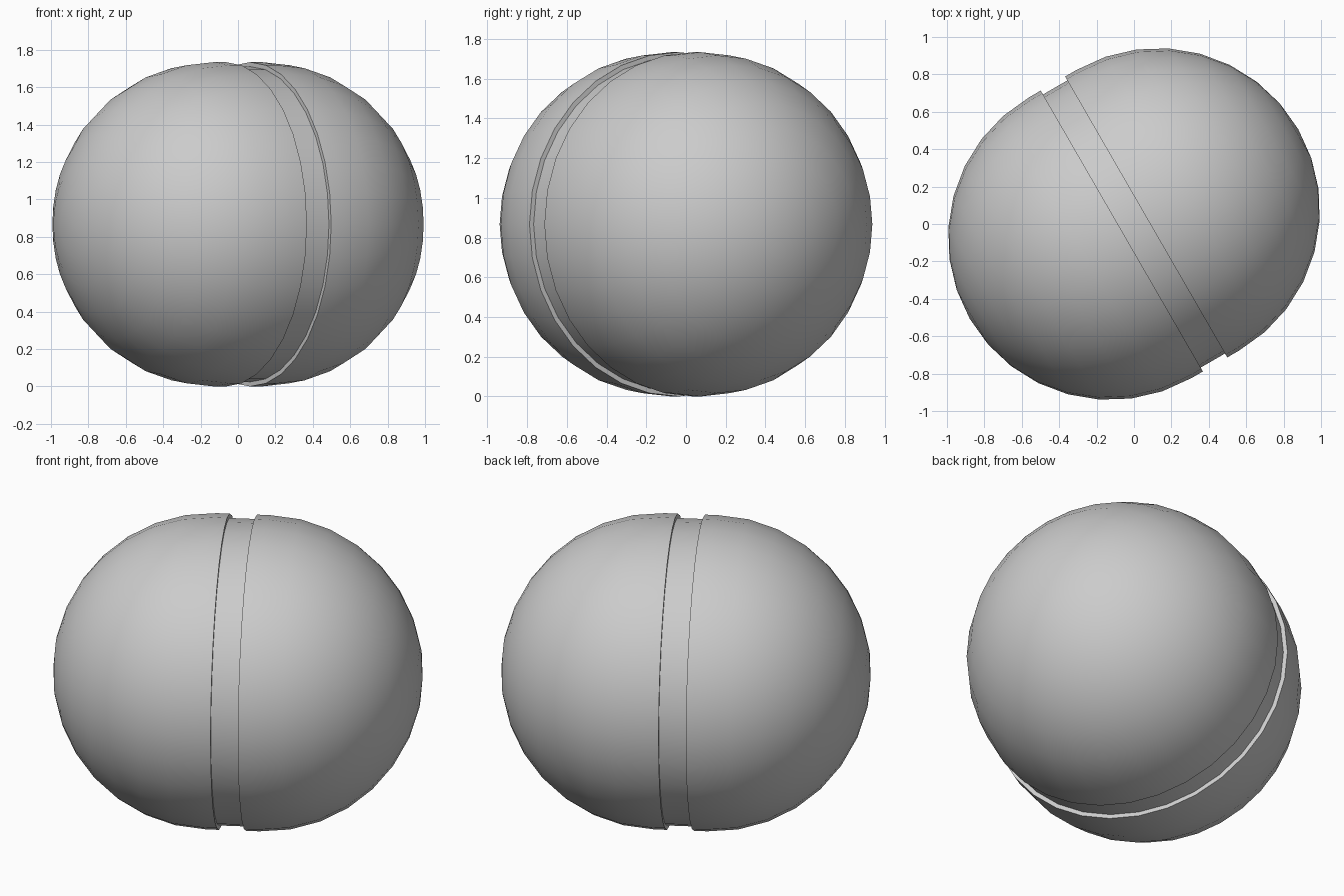
import bpy, bmesh, math
from mathutils import Matrix

if "Cube" in bpy.data.objects:
    bpy.data.objects.remove(bpy.data.objects["Cube"])

SEG = 32          # sides around the axis
R = 0.867         # shell radius
R_IN = 0.843      # groove radius
GAP = 0.075       # half width of the groove
OFF = 0.147       # dome centre offset along the axis
TILT = math.radians(30)


def lathe(name, profile):
    """Spin (radius, along) points round the x axis, then turn into place."""
    bm = bmesh.new()
    verts = [bm.verts.new((a, 0, r)) for r, a in profile]
    edges = [bm.edges.new(p) for p in zip(verts, verts[1:])]
    bmesh.ops.spin(bm, geom=verts + edges, cent=(0, 0, 0), axis=(1, 0, 0),
                   angle=math.tau, steps=SEG, use_duplicate=False)
    bmesh.ops.remove_doubles(bm, verts=bm.verts, dist=1e-4)
    bmesh.ops.recalc_face_normals(bm, faces=bm.faces)
    bm.transform(Matrix.Translation((0, 0, R)) @ Matrix.Rotation(TILT, 4, 'Z'))
    me = bpy.data.meshes.new(name)
    bm.to_mesh(me)
    bm.free()
    ob = bpy.data.objects.new(name, me)
    bpy.context.collection.objects.link(ob)
    bpy.ops.object.select_all(action='DESELECT')
    ob.select_set(True)
    bpy.context.view_layer.objects.active = ob
    bpy.ops.object.shade_smooth_by_angle(angle=math.radians(35))
    return ob


# two domed shells: flat rim, short straight collar, hemisphere
for name, s in (("right_shell", 1), ("left_shell", -1)):
    dome = [(R * math.cos(t), s * (OFF + R * math.sin(t)))
            for t in (math.pi / 2 * i / 8 for i in range(9))]
    lathe(name, [(R_IN - 0.01, s * GAP), (R, s * GAP)] + dome)

# recessed band between the shells
lathe("groove_band", [(R_IN, -GAP), (R_IN, GAP)])
